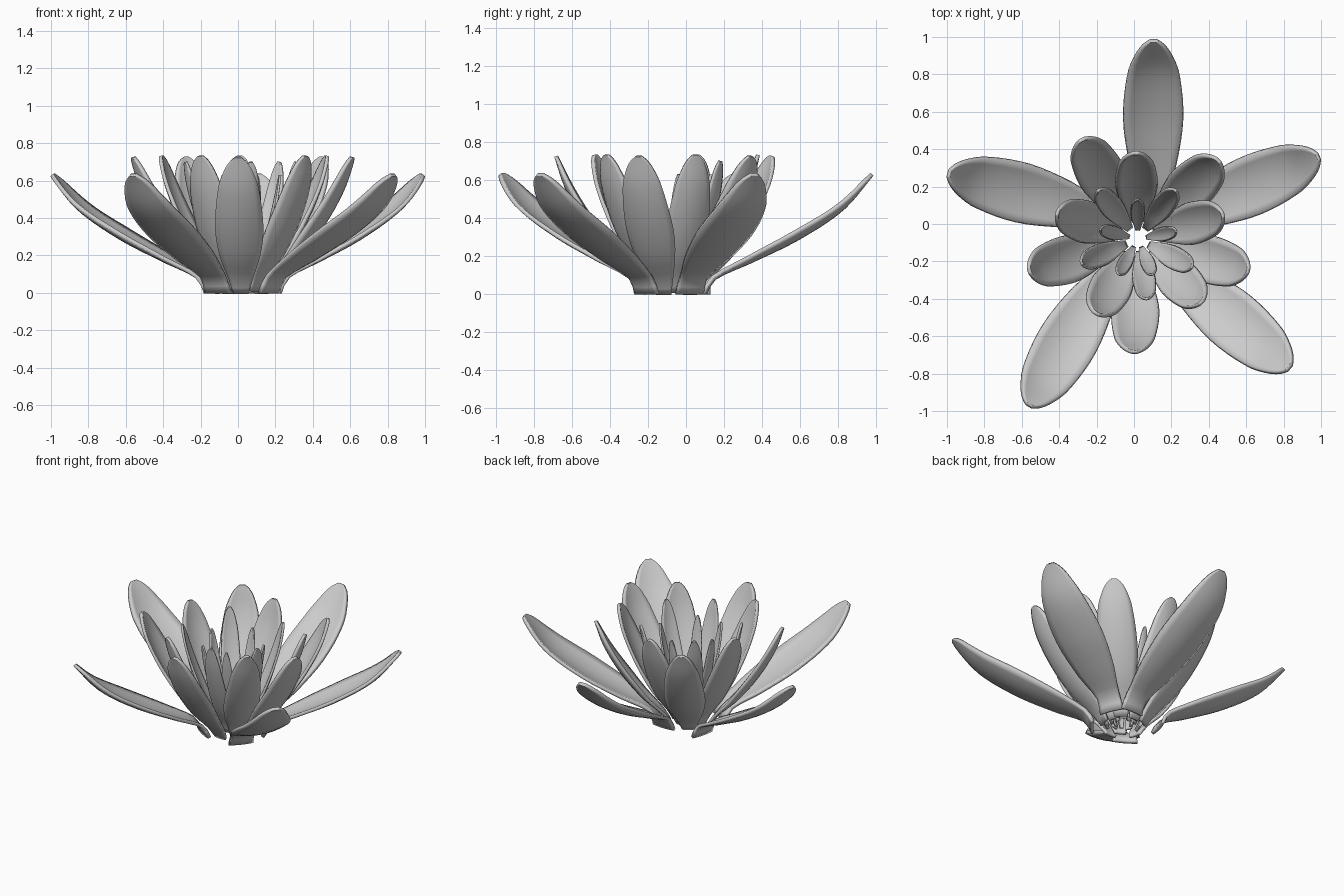
import bpy, bmesh, math
from mathutils import Vector

if "Cube" in bpy.data.objects:
    bpy.data.objects.remove(bpy.data.objects["Cube"])

CENTRE = Vector((0.02, -0.08))


def sample(points, t):
    """Smooth (Hermite) lookup in a short list of (t, value) pairs."""
    n = len(points)
    for i in range(n - 1):
        (t0, a), (t1, b) = points[i], points[i + 1]
        if t <= t1 or i == n - 2:
            def slope(k):
                lo, hi = max(k - 1, 0), min(k + 1, n - 1)
                return (points[hi][1] - points[lo][1]) / (points[hi][0] - points[lo][0])
            h = t1 - t0
            s = (t - t0) / h
            return ((2*s**3 - 3*s**2 + 1) * a + (s**3 - 2*s**2 + s) * h * slope(i)
                    + (3*s**2 - 2*s**3) * b + (s**3 - s**2) * h * slope(i + 1))


# half-width along the petal, as a share of the widest point
OUTER_W = [(0, 0.5), (0.1, 0.48), (0.3, 0.8), (0.55, 1), (0.8, 0.85), (0.92, 0.57), (0.975, 0.33), (1, 0.12)]
INNER_W = [(0, 0.32), (0.1, 0.5), (0.3, 0.86), (0.5, 1), (0.8, 0.83), (0.92, 0.57), (0.975, 0.33), (1, 0.12)]
# outward reach and height along the petal
OUTER_R = [(0, 0), (0.09, 0.05), (0.3, 0.27), (0.55, 0.55), (0.8, 0.82), (1, 1)]
OUTER_Z = [(0, 0), (0.09, 0.125), (0.3, 0.27), (0.55, 0.46), (0.8, 0.71), (1, 1)]
INNER_R = [(0, 0), (0.1, 0.11), (0.3, 0.38), (0.55, 0.66), (0.8, 0.88), (1, 1)]
INNER_Z = [(0, 0), (0.1, 0.1), (0.3, 0.27), (0.55, 0.51), (0.8, 0.77), (1, 1)]


def petal(name, base, tip, z0, z1, width, cup, shape, reach, rise, thick):
    base, tip = Vector(base), Vector(tip)
    d = (tip - base).normalized()
    out = Vector((d.x, d.y, 0))
    side = Vector((-d.y, d.x, 0))
    length = (tip - base).length
    rows, cols = 22, 8

    def spine(t):
        return out * length * sample(reach, t) + Vector((0, 0, z0 + (z1 - z0) * sample(rise, t)))

    bm = bmesh.new()
    grid = []
    for i in range(rows + 1):
        t = math.sin(i / rows * math.pi / 2) ** 1.2
        tan = (spine(min(t + 0.01, 1)) - spine(max(t - 0.01, 0))).normalized()
        normal = side.cross(tan)
        if normal.dot(out) > 0:
            normal.negate()          # towards the inside of the flower
        if i == 0:
            normal.z = 0
        w = sample(shape, t)
        row = []
        for j in range(cols + 1):
            v = 2 * j / cols - 1
            p = spine(t) + side * (v * w * width / 2) + normal * (cup * w * w * v * v)
            row.append(bm.verts.new(p + Vector((base.x, base.y, 0))))
        grid.append(row)
    for i in range(rows):
        for j in range(cols):
            bm.faces.new((grid[i][j], grid[i][j + 1], grid[i + 1][j + 1], grid[i + 1][j]))
    mesh = bpy.data.meshes.new(name)
    bm.to_mesh(mesh)
    bm.free()
    ob = bpy.data.objects.new(name, mesh)
    bpy.context.collection.objects.link(ob)
    sol = ob.modifiers.new("thickness", 'SOLIDIFY')
    sol.thickness, sol.offset = thick, 0
    bpy.ops.object.select_all(action='DESELECT')
    ob.select_set(True)
    bpy.context.view_layer.objects.active = ob
    bpy.ops.object.shade_smooth_by_angle(angle=math.radians(50))


# five long, low outer petals
for base, tip in [((0.10, 0.10), (0.105, 0.98)), ((0.20, 0.02), (0.985, 0.36)),
                  ((0.17, -0.21), (0.83, -0.77)), ((-0.11, -0.22), (-0.56, -0.97)),
                  ((-0.16, 0.05), (-0.99, 0.27))]:
    petal("outer_petal", base, tip, 0, 0.63, 0.315, 0.035, OUTER_W, OUTER_R, OUTER_Z, 0.022)

# upright rings: name, base radius, base height, tip height, width, cup, thickness, tips
rings = [
    ("second_petal", 0.13, 0.0, 0.725, 0.25, 0.035, 0.02,
     [(-0.28, 0.45), (0.45, 0.34), (0.61, -0.25), (0.0, -0.685), (-0.56, -0.25)]),
    ("middle_petal", 0.10, 0.01, 0.732, 0.22, 0.03, 0.02,
     [(0.01, 0.38), (0.475, 0.05), (0.36, -0.42), (-0.2, -0.48), (-0.41, 0.06)]),
    ("inner_petal", 0.07, 0.02, 0.70, 0.12, 0.015, 0.015,
     [(-0.19, 0.18), (0.22, 0.18), (0.31, -0.23), (0.07, -0.4), (-0.28, -0.21)]),
    ("heart_petal", 0.05, 0.02, 0.63, 0.075, 0.01, 0.012,
     [(0.02, 0.13), (0.225, -0.04), (0.10, -0.27), (-0.08, -0.27), (-0.18, -0.03)]),
]
for name, r, z0, z1, width, cup, thick, tips in rings:
    for tip in tips:
        base = CENTRE + (Vector(tip) - CENTRE).normalized() * r
        petal(name, base, tip, z0, z1, width, cup, INNER_W, INNER_R, INNER_Z, thick)
